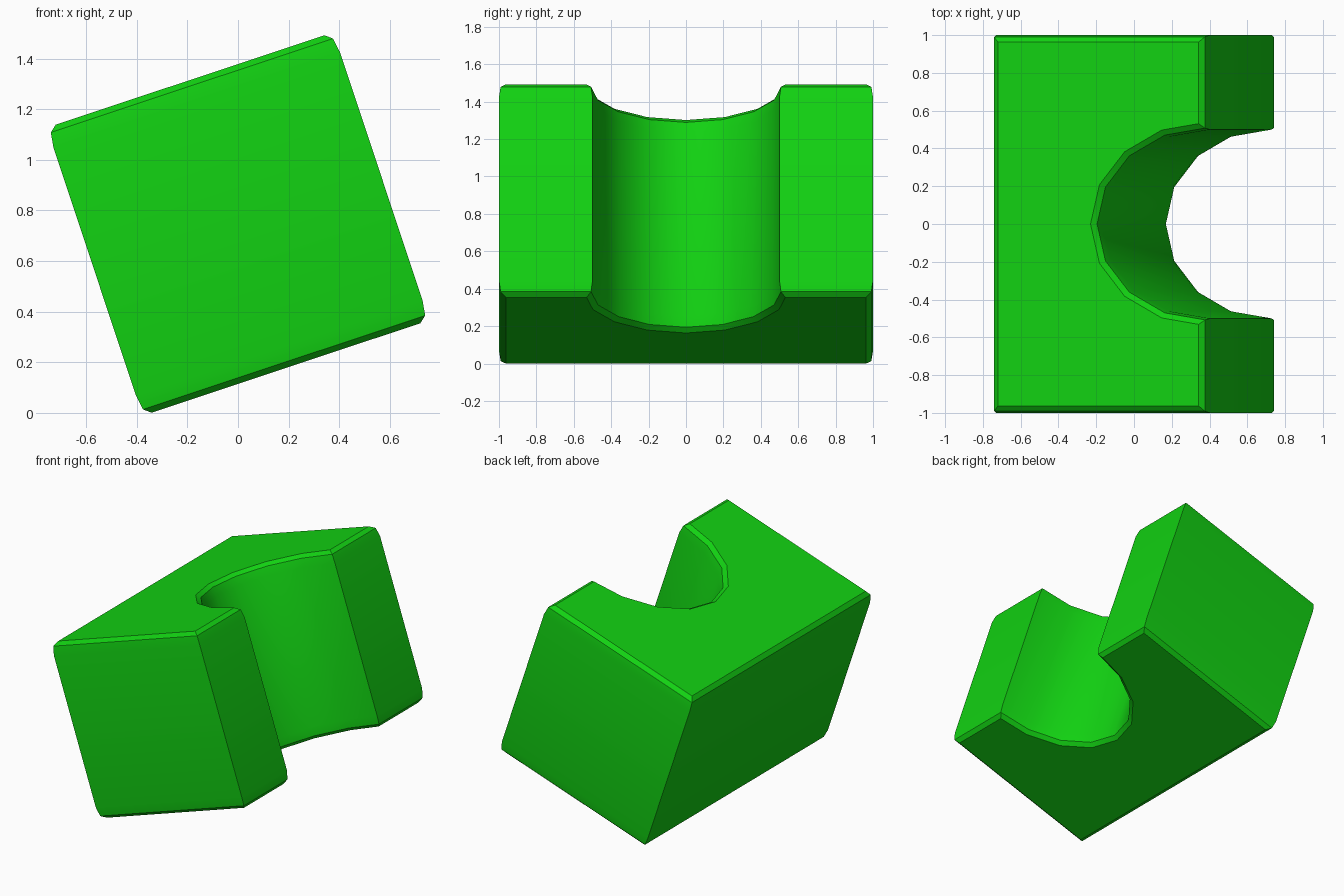
import bpy, bmesh, math
from mathutils import Vector, Matrix

cube = bpy.data.objects.get("Cube")
if cube:
    bpy.data.objects.remove(cube, do_unlink=True)

HALF_X, HALF_Y = 0.597, 1.0          # block half sizes before tilting
NOTCH_X, NOTCH_Y = 0.602, 0.5        # half-ellipse notch radii
TILT = math.radians(18.4)
# (height, inset) of each ring: soft bulge, then chamfer
LEVELS = [(-0.60, 0.037), (-0.577, 0.009), (-0.517, 0.0),
          (0.517, 0.0), (0.577, 0.009), (0.60, 0.037)]

# material
green = bpy.data.materials.new("bright green")
green.use_nodes = True
color = (0.006, 0.64, 0.006, 1)
green.diffuse_color = color
green.node_tree.nodes["Principled BSDF"].inputs["Base Color"].default_value = color

# counter-clockwise outline with the notch cut into the +x side
outline = [Vector((HALF_X, HALF_Y)), Vector((-HALF_X, HALF_Y)),
           Vector((-HALF_X, -HALF_Y)), Vector((HALF_X, -HALF_Y))]
for i in range(9):
    a = math.pi * i / 8
    outline.append(Vector((HALF_X - NOTCH_X * math.sin(a), -NOTCH_Y * math.cos(a))))


def inset(points, d):
    """Move every corner inwards by d along its mitre."""
    result = []
    for i, p in enumerate(points):
        e1 = (p - points[i - 1]).normalized()
        e2 = (points[(i + 1) % len(points)] - p).normalized()
        n1, n2 = Vector((-e1.y, e1.x)), Vector((-e2.y, e2.x))
        result.append(p + (n1 + n2) * d / (1 + n1.dot(n2)))
    return result


# stacked rings, walls and end caps
bm = bmesh.new()
rings = [[bm.verts.new((p.x, p.y, h)) for p in inset(outline, d)] for h, d in LEVELS]
count = len(outline)
for low, high in zip(rings, rings[1:]):
    for i in range(count):
        j = (i + 1) % count
        bm.faces.new((low[i], low[j], high[j], high[i]))
bm.faces.new(rings[-1])
bm.faces.new(rings[0][::-1])
bmesh.ops.recalc_face_normals(bm, faces=bm.faces[:])

# tilt and rest on the ground
bm.transform(Matrix.Rotation(-TILT, 4, 'Y'))
lowest = min(v.co.z for v in bm.verts)
bmesh.ops.translate(bm, verts=bm.verts[:], vec=(0, 0, -lowest))

mesh = bpy.data.meshes.new("notched_block")
bm.to_mesh(mesh)
bm.free()
mesh.materials.append(green)
block = bpy.data.objects.new("notched_block", mesh)
bpy.context.collection.objects.link(block)

bpy.ops.object.select_all(action='DESELECT')
block.select_set(True)
bpy.context.view_layer.objects.active = block
bpy.ops.object.shade_smooth_by_angle(angle=math.radians(30))
